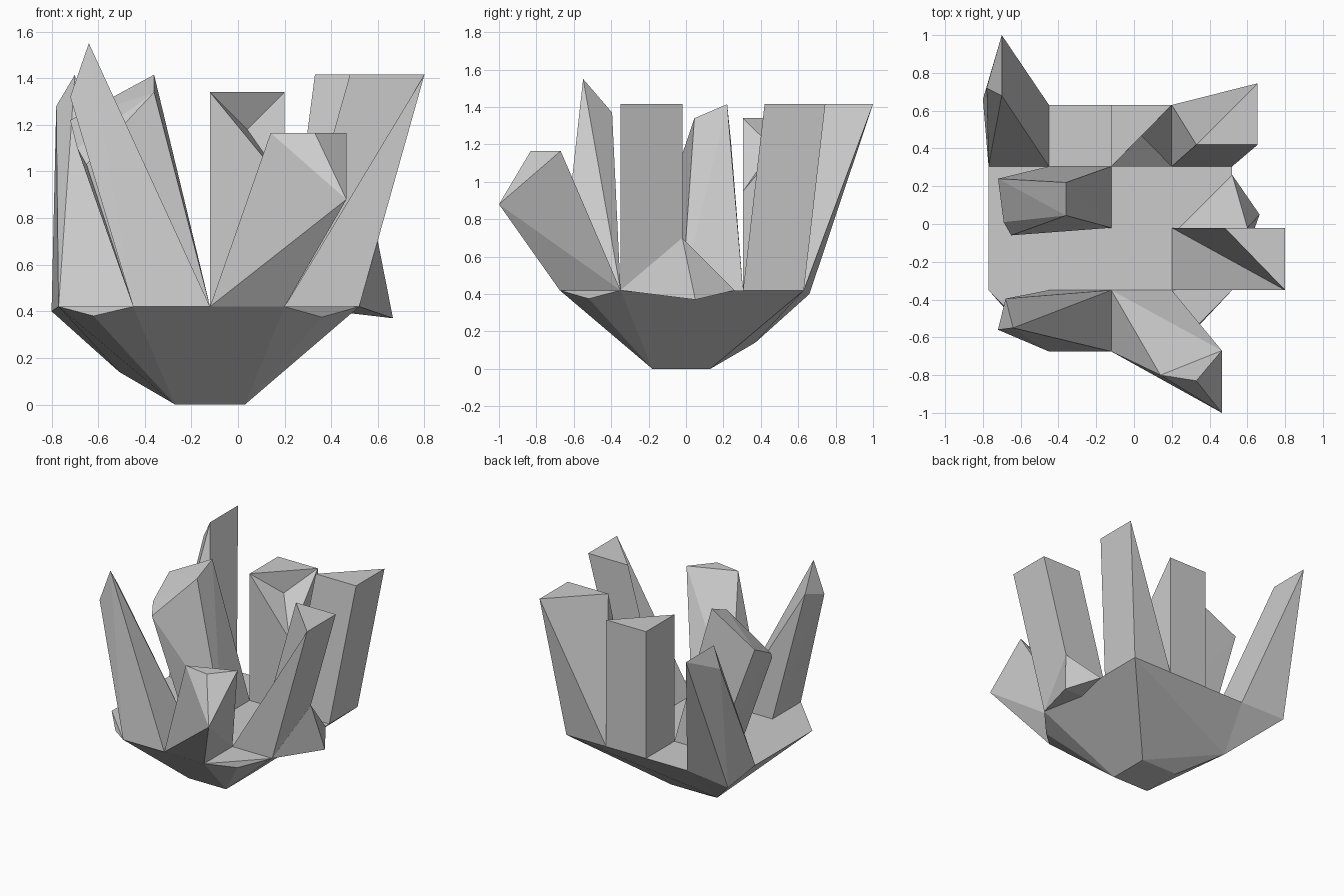
import bpy, bmesh

if "Cube" in bpy.data.objects:
    bpy.data.objects.remove(bpy.data.objects["Cube"])

RIM = 0.42                              # height of the rim
X = [-0.77, -0.45, -0.12, 0.20, 0.52]   # base cell lines
Y = [-0.675, -0.35, -0.02, 0.305, 0.63]


def solid(name, pts, faces):
    bm = bmesh.new()
    vs = [bm.verts.new(p) for p in pts]
    for f in faces:
        bm.faces.new([vs[k] for k in f])
    return finish(bm, name)


def finish(bm, name):
    bmesh.ops.recalc_face_normals(bm, faces=bm.faces)
    me = bpy.data.meshes.new(name)
    bm.to_mesh(me)
    bm.free()
    ob = bpy.data.objects.new(name, me)
    bpy.context.collection.objects.link(ob)
    return ob


def hull(name, pts):
    bm = bmesh.new()
    for p in pts:
        bm.verts.new(p)
    res = bmesh.ops.convex_hull(bm, input=bm.verts[:])
    junk = {g for g in res["geom_interior"] + res["geom_unused"]
            if isinstance(g, bmesh.types.BMVert)}
    bmesh.ops.delete(bm, geom=list(junk), context='VERTS')
    return finish(bm, name)


def cell(i, j, z=RIM):
    return [(X[i], Y[j], z), (X[i + 1], Y[j], z),
            (X[i + 1], Y[j + 1], z), (X[i], Y[j + 1], z)]


def crystal(name, i, j, tips):
    return hull(name, cell(i, j) + tips)


# Faceted rock bowl, with its raised back left corner
hull("rock_base", [
    (-0.27, -0.18, 0), (0.03, -0.18, 0), (0.03, 0.13, 0), (-0.27, 0.13, 0),
    (X[1], Y[0], RIM), (X[3], Y[0], RIM), (X[4], Y[1], RIM), (X[4], Y[4], RIM),
    (X[1], Y[4], RIM), (X[0], Y[3], RIM), (X[0], Y[1], RIM),
    (0.36, -0.52, 0.375), (-0.62, -0.52, 0.38), (-0.51, 0.37, 0.14)])
crystal("rock_base_corner", 0, 3, [(-0.80, 0.66, 0.40), (-0.51, 0.37, 0.14)])

# Leaning crystals, each growing from one cell
crystal("front_left_crystal", 1, 0, [
    (-0.64, -0.55, 1.55), (-0.68, -0.395, 1.37), (-0.72, -0.56, 1.32)])
crystal("front_right_crystal", 2, 0, [
    (0.14, -0.80, 1.165), (0.33, -0.83, 1.165),
    (0.465, -0.67, 1.165), (0.465, -1.0, 0.88)])
crystal("middle_left_crystal", 1, 2, [
    (-0.36, 0.22, 1.415), (-0.36, 0.045, 1.34),
    (-0.72, 0.24, 1.22), (-0.69, 0.01, 1.10), (-0.65, -0.06, 1.03)])
crystal("back_right_crystal", 3, 3, [
    (0.33, 0.42, 1.415), (0.655, 0.42, 1.415), (0.655, 0.745, 1.415)])
crystal("back_left_crystal", 0, 3, [
    (-0.70, 1.0, 1.415), (-0.70, 0.68, 1.415), (-0.78, 0.72, 1.28),
    (-0.80, 0.66, 0.40)])

# Right crystal with a creased inner side
solid("right_crystal", cell(3, 1) + [
    (0.80, -0.35, 1.415), (0.80, -0.02, 1.415), (0.48, -0.02, 1.415)],
    [(0, 1, 4), (1, 2, 5, 4), (2, 3, 6, 5), (0, 4, 3), (3, 4, 6),
     (4, 5, 6), (3, 2, 1, 0)])

# Upright back crystal with a broken front corner
top = cell(2, 3, 1.34)
top[1] = (X[3], Y[3], 0.95)
solid("back_crystal", cell(2, 3) + top + [(0.04, 0.467, 1.18)],
      [(k, (k + 1) % 4, (k + 1) % 4 + 4, k + 4) for k in range(4)] +
      [(4, 6, 7), (4, 8, 6), (4, 5, 8), (5, 6, 8), (3, 2, 1, 0)])

# Small shard flaring out of the right rim
hull("right_shard", [
    (0.665, 0.05, 0.37), (0.60, -0.02, 0.70), (0.52, 0.26, RIM),
    (0.24, -0.02, RIM), (0.52, -0.35, RIM)])
